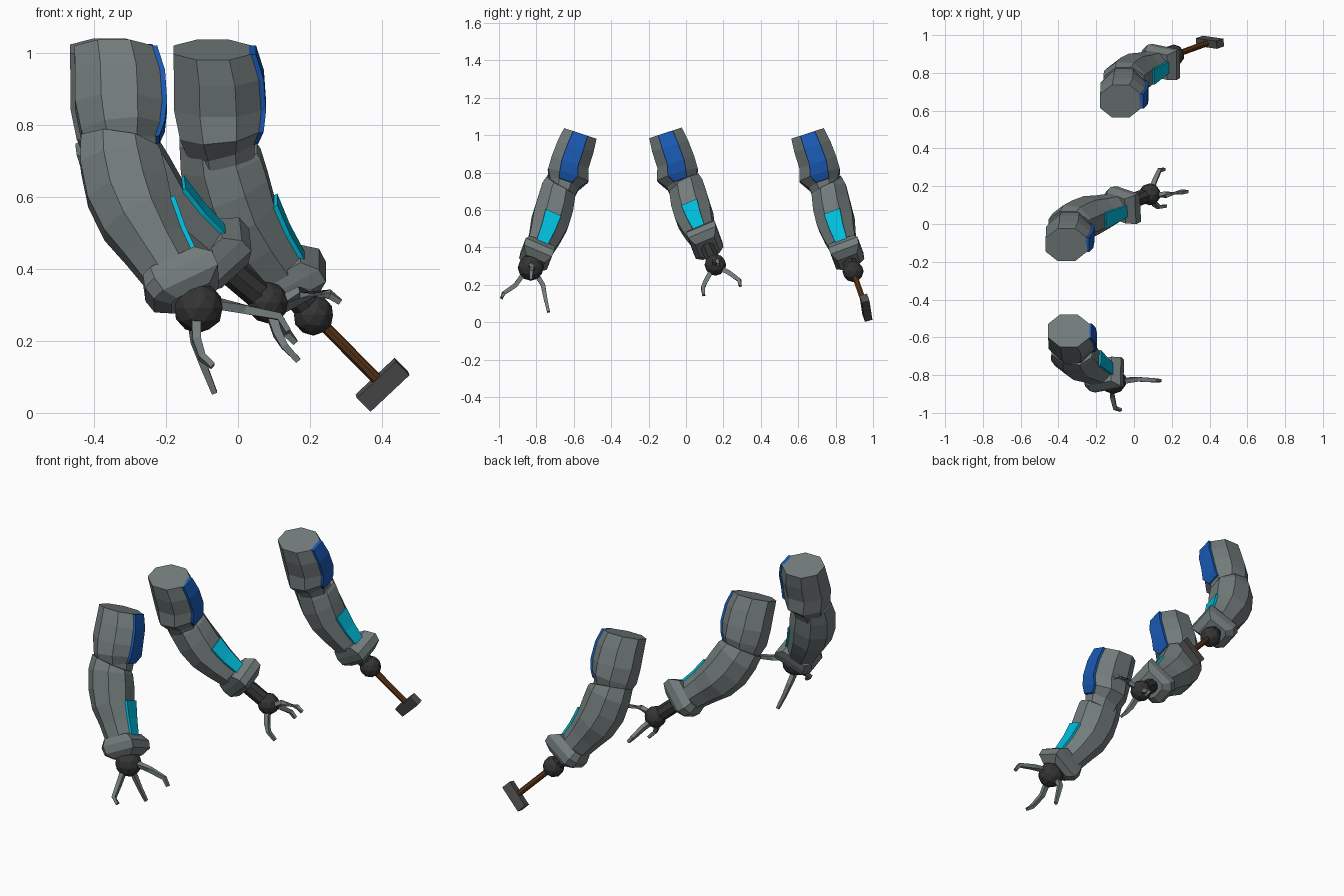
import bpy, bmesh, math
from mathutils import Vector as V, Matrix

if "Cube" in bpy.data.objects:
    bpy.data.objects.remove(bpy.data.objects["Cube"])


def mat(name, rgb):
    m = bpy.data.materials.new(name)
    m.diffuse_color = (*rgb, 1)
    m.use_nodes = True
    m.node_tree.nodes["Principled BSDF"].inputs["Base Color"].default_value = m.diffuse_color
    return m


GREY = mat("armour_grey", (0.17, 0.2, 0.2))
BLUE = mat("blue_panel", (0.01, 0.1, 0.45))
CYAN = mat("cyan_panel", (0.0, 0.5, 0.7))
DARK = mat("dark_joint", (0.035, 0.035, 0.035))
WOOD = mat("brown_handle", (0.12, 0.04, 0.01))
IRON = mat("iron", (0.08, 0.08, 0.08))


def finish(bm, name, material):
    bmesh.ops.recalc_face_normals(bm, faces=bm.faces)
    me = bpy.data.meshes.new(name)
    bm.to_mesh(me)
    bm.free()
    me.materials.append(material)
    ob = bpy.data.objects.new(name, me)
    bpy.context.collection.objects.link(ob)
    return ob


def loft(name, rings, material):
    """Skin a list of equal-length point rings and cap both ends."""
    bm = bmesh.new()
    vs = [[bm.verts.new(p) for p in r] for r in rings]
    n = len(rings[0])
    for a, b in zip(vs, vs[1:]):
        for i in range(n):
            j = (i + 1) % n
            bm.faces.new((a[i], a[j], b[j], b[i]))
    bm.faces.new(vs[0])
    bm.faces.new(vs[-1])
    return finish(bm, name, material)


def frame(n):
    n = V(n).normalized()
    u = V((1, 0, 0))
    u = (u - n * u.dot(n)).normalized()
    return u, n.cross(u)


def octagon(c, hu, hv, n):
    u, v = frame(n)
    k = 1 / math.cos(math.pi / 8)
    angs = [(i + 0.5) * math.pi / 4 for i in range(8)]
    return [V(c) + u * hu * k * math.cos(a) + v * hv * k * 0.96 * math.sin(a) for a in angs]


def strip(c, hu, hv, n):
    """Cross-section of a raised panel lying on the outer flat of an octagon."""
    u, v = frame(n)
    w = v * hv * 0.43
    c = V(c)
    return [c + u * (hu + o) + w * s for o, s in ((-0.01, -1), (0.01, -1), (0.01, 1), (-0.01, 1))]


def tube(name, pts, radii, sides, material):
    pts = [V(p) for p in pts]
    rings = []
    for i, p in enumerate(pts):
        d = pts[min(i + 1, len(pts) - 1)] - pts[max(i - 1, 0)]
        u, v = frame(d)
        rings.append([p + (u * math.cos(a) + v * math.sin(a)) * radii[i]
                      for a in [(k + 0.5) * math.tau / sides for k in range(sides)]])
    return loft(name, rings, material)


# ring tables: centre, half width, half depth, direction down the arm
UPPER = [
    ((-.07, .65, 1.01), .11, .095, (0, .31, -.95)),
    ((-.058, .675, .94), .12, .105, (0, .31, -.95)),
    ((-.055, .705, .855), .123, .108, (0, .31, -.95)),
    ((-.05, .715, .785), .112, .118, (.1, .3, -.95)),
    ((-.045, .738, .735), .095, .085, (.25, .3, -.9)),
    ((-.04, .75, .69), .09, .075, (.3, .3, -.9)),
]
FORE = [
    ((-.055, .75, .745), .108, .09, (-.1, .45, -1)),
    ((-.048, .765, .70), .113, .1, (.2, .35, -.9)),
    ((-.025, .78, .62), .115, .105, (.35, .3, -.85)),
    ((.01, .80, .54), .105, .105, (.5, .3, -.8)),
    ((.06, .82, .465), .088, .09, (.5, .3, -.8)),
    ((.11, .845, .395), .078, .075, (.5, .3, -.8)),
    ((.13, .855, .365), .07, .065, (.5, .3, -.8)),
]
CUFF = [
    ((.105, .843, .405), .08, .07, (.5, .3, -.8)),
    ((.135, .858, .378), .105, .083, (.5, .3, -.8)),
    ((.158, .866, .345), .1, .08, (.5, .3, -.8)),
    ((.172, .872, .32), .06, .055, (.5, .3, -.8)),
]
ELBOW = V((-.06, .745, .74))
REST = V((.21, .893, .272)) - ELBOW


def rect(c, hu, hv, n):
    u, v = frame(n)
    return [V(c) + u * hu * a + v * hv * b for a, b in ((-1, -.6), (-.7, -1), (1, -1), (1, 1), (-.7, 1), (-1, .6))]


def arm(tag, shift, side, ball, radius):
    """Place the arm; side -1 mirrors it, and the forearm swings toward the ball."""
    ball, shift = V(ball), V(shift)
    place = Matrix.Translation(shift) @ Matrix.Diagonal((1, side, 1, 1))
    swing = REST.rotation_difference(place.inverted() @ ball - ELBOW).to_matrix().to_4x4()
    bend = place @ Matrix.Translation(ELBOW) @ swing @ Matrix.Translation(-ELBOW)

    def part(name, section, table, m, material):
        loft(tag + name, [[m @ p for p in section(*r)] for r in table], material)

    part("upper_arm", octagon, UPPER, place, GREY)
    part("upper_panel", strip, UPPER[:5], place, BLUE)
    part("forearm", octagon, FORE, bend, GREY)
    part("forearm_panel", strip, FORE[3:6], bend, CYAN)
    part("cuff", rect, CUFF, bend, GREY)
    tube(tag + "wrist", [bend @ V((.14, .86, .36)), ball], [.04, .04], 8, DARK)
    bm = bmesh.new()
    bmesh.ops.create_icosphere(bm, subdivisions=2, radius=radius, matrix=Matrix.Translation(ball))
    finish(bm, tag + "hand_ball", DARK)


arm("front_", (-.275, .085, 0), -1, (-.11, -.83, .292), .07)
arm("middle_", (-.288, -.76, .003), 1, (.083, .157, .307), .058)
arm("rear_", (0, 0, 0), 1, (.21, .893, .272), .057)

# fingers: base, knuckle, tip
FINGERS = {
    "front_": [((-.06, -.83, .305), (.02, -.822, .288), (.115, -.828, .268), (.14, -.83, .228)),
               ((-.115, -.875, .25), (-.115, -.91, .2), (-.1, -.975, .155), (-.07, -.985, .13)),
               ((-.125, -.79, .24), (-.12, -.765, .2), (-.095, -.752, .13), (-.065, -.735, .055))],
    "middle_": [((.12, .155, .315), (.17, .155, .335), (.255, .17, .33), (.285, .172, .308)),
                ((.095, .13, .265), (.11, .105, .22), (.13, .09, .185), (.168, .095, .145)),
                ((.095, .19, .285), (.11, .23, .265), (.135, .285, .225), (.16, .29, .195))],
}
for tag, chains in FINGERS.items():
    for i, pts in enumerate(chains):
        tube(f"{tag}finger_{i + 1}", pts, [.018, .017, .014, .011], 4, GREY)

# hammer held by the rear arm
ball, head = V((.21, .893, .272)), V((.402, .962, .078))
tube("hammer_handle", [ball, head], [.016, .016], 8, WOOD)
d = (head - ball).normalized()
long = V((.74, -.1, .67))
long = (long - d * long.dot(d)).normalized()
m = Matrix((long, d, long.cross(d))).transposed().to_4x4()
bm = bmesh.new()
bmesh.ops.create_cube(bm, size=1, matrix=Matrix.Translation(head) @ m @ Matrix.Diagonal((.15, .055, .042, 1)))
finish(bm, "hammer_head", IRON)
